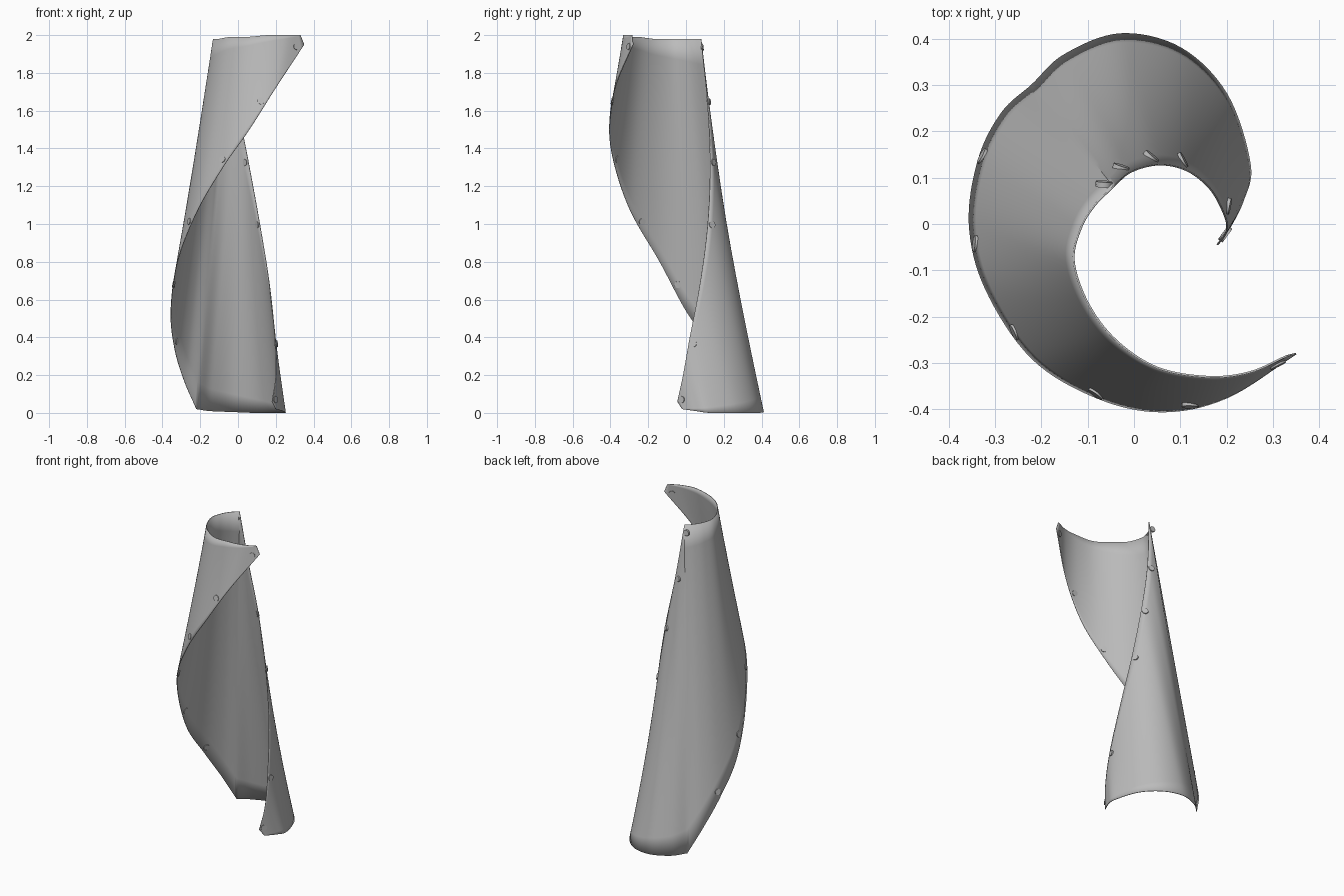
import bpy
import bmesh
from mathutils import Vector

default_cube = bpy.data.objects.get("Cube")
if default_cube:
    bpy.data.objects.remove(default_cube)

STEPS = 8          # samples between two control rulings
ROWS = 14          # subdivisions along each ruling
THICKNESS = 0.004


def make_material(name, value):
    material = bpy.data.materials.new(name)
    material.use_nodes = True
    colour = (value, value, value, 1)
    material.diffuse_color = colour
    material.node_tree.nodes["Principled BSDF"].inputs["Base Color"].default_value = colour
    return material


def spline(points):
    """Sample a smooth curve through the control points."""
    pts = [Vector(p) for p in points]
    pts = [2 * pts[0] - pts[1]] + pts + [2 * pts[-1] - pts[-2]]
    samples = []
    for a, b, c, d in zip(pts, pts[1:], pts[2:], pts[3:]):
        for step in range(STEPS):
            t = step / STEPS
            samples.append(0.5 * (2 * b + (c - a) * t + (2 * a - 5 * b + 4 * c - d) * t ** 2
                                  + (3 * b - a - 3 * c + d) * t ** 3))
    return samples + [pts[-2]]


def add_object(name, bm, material):
    mesh = bpy.data.meshes.new(name)
    bm.to_mesh(mesh)
    bm.free()
    mesh.materials.append(material)
    obj = bpy.data.objects.new(name, mesh)
    bpy.context.collection.objects.link(obj)
    bpy.context.view_layer.objects.active = obj
    obj.select_set(True)
    return obj


grey = make_material("neutral grey", 0.5)

# The four borders of the rolled sheet; facing borders share straight rulings
top_rim = [(.33, -.285, 2), (.25, -.32, 2), (.16, -.33, 2), (.05, -.31, 1.99),
           (-.04, -.25, 1.99), (-.1, -.17, 1.98), (-.13, -.08, 1.98),
           (-.115, -.01, 1.98), (-.085, .04, 1.98), (-.045, .08, 1.98)]
front_edge = [(.35, -.28, 1.95), (.2, -.375, 1.72), (.06, -.405, 1.5), (-.08, -.375, 1.3),
              (-.22, -.29, 1.06), (-.32, -.14, .8), (-.355, 0, .54),
              (-.335, .14, .34), (-.285, .24, .17), (-.22, .3, .02)]
back_edge = [top_rim[-1], (-.005, .113, 1.65), (.055, .128, 1.33), (.115, .115, 1),
             (.165, .075, .69), (.195, .02, .4), (.2, -.015, .2), (.18, -.045, .06)]
bottom_rim = [front_edge[-1], (-.15, .365, .01), (-.03, .41, .005), (.1, .38, 0),
              (.2, .28, 0), (.25, .13, 0), (.235, .05, .01), (.2, -.02, .02)]

upper = spline(top_rim)[:-1] + spline(back_edge)
lower = spline(front_edge)[:-1] + spline(bottom_rim)
corner = STEPS * (len(top_rim) - 1)

# Rolled sheet, lofted along the rulings
bm = bmesh.new()
columns = [[bm.verts.new(a.lerp(b, row / ROWS)) for row in range(ROWS + 1)]
           for a, b in zip(upper, lower)]
for left, right in zip(columns, columns[1:]):
    for row in range(ROWS):
        bm.faces.new((left[row], left[row + 1], right[row + 1], right[row]))
bmesh.ops.recalc_face_normals(bm, faces=bm.faces)
sheet = add_object("rolled_sheet", bm, grey)
solid = sheet.modifiers.new("Thickness", "SOLIDIFY")
solid.thickness = THICKNESS
solid.offset = 0
bpy.ops.object.shade_smooth_by_angle()


def rivet_spots(edge, far_side, heights, inset):
    """Pick the inset point on the sheet nearest to each wanted height."""
    spots = []
    for i in range(1, len(edge) - 1):
        along = (edge[i + 1] - edge[i - 1]).normalized()
        across = far_side[i] - edge[i]
        inward = (across - across.dot(along) * along).normalized()
        spots.append((edge[i] + inset * inward, along.cross(inward)))
    return [min(spots, key=lambda s: abs(s[0].z - h)) for h in heights]


# Small rivets along both long edges
spots = rivet_spots(lower[:corner + 1], upper[:corner + 1],
                    (1.96, 1.65, 1.33, 1.01, .69, .375), .03)
spots += rivet_spots(upper[corner:], lower[corner:],
                     (1.95, 1.65, 1.33, 1.01, .38, .075), .025)
bm = bmesh.new()
for place, normal in spots:
    matrix = normal.to_track_quat("Z", "Y").to_matrix().to_4x4()
    matrix.translation = place
    bmesh.ops.create_cone(bm, cap_ends=True, segments=16, radius1=.018, radius2=.018,
                          depth=.012, matrix=matrix)
add_object("edge_rivets", bm, grey)
bpy.ops.object.shade_smooth_by_angle()
